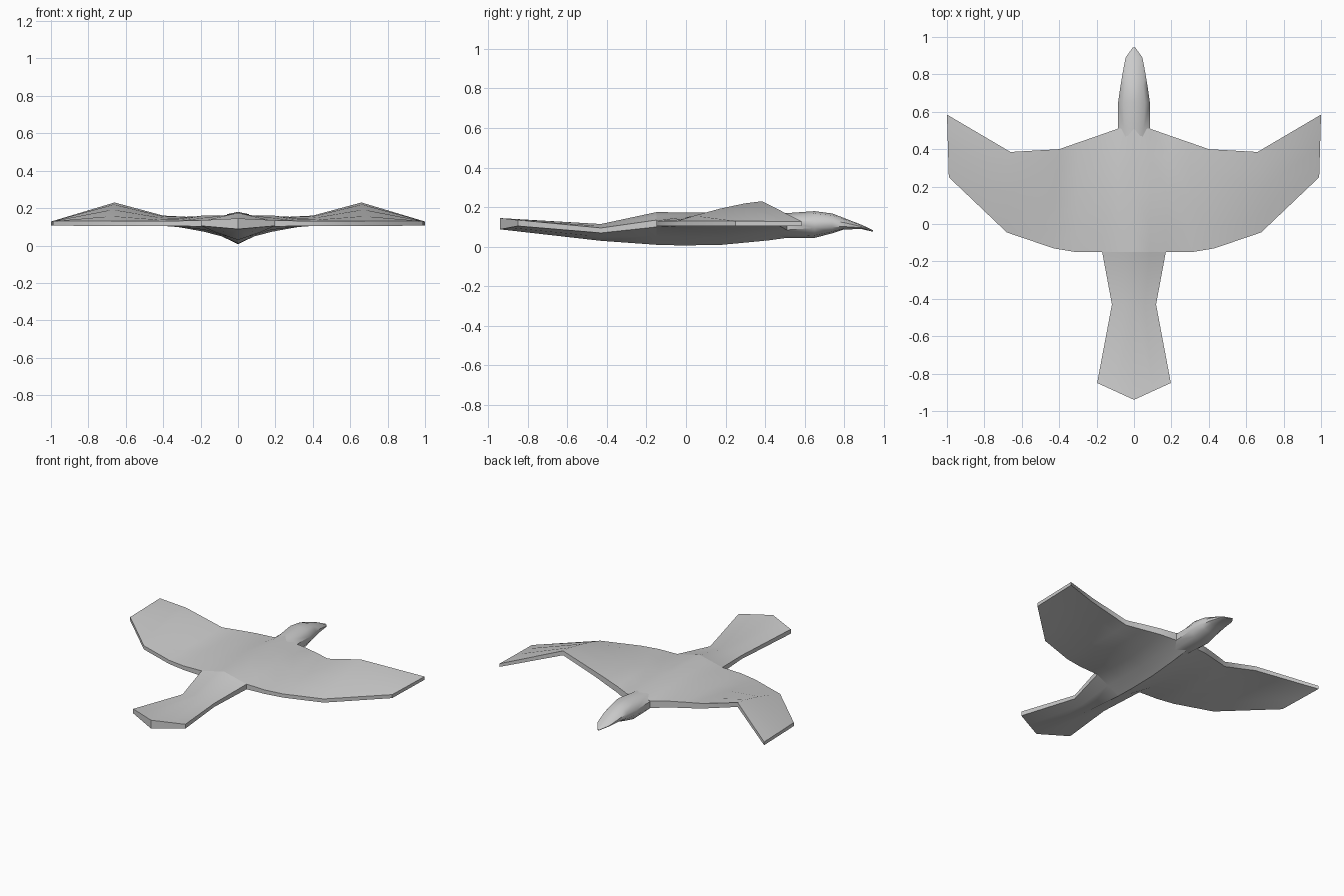
import bpy
from math import sin, pi, radians

if "Cube" in bpy.data.objects:
    bpy.data.objects.remove(bpy.data.objects["Cube"])


def loft(name, rings, cap_start=False, cap_end=True):
    """Skin closed rings into a half shell and mirror it across x = 0."""
    n = len(rings[0])
    verts = [p for r in rings for p in r]
    faces = []
    for i in range(len(rings) - 1):
        a, b = i * n, (i + 1) * n
        for j in range(n - 1):
            faces.append((a + j, a + j + 1, b + j + 1, b + j))
    if cap_start:
        faces.append(tuple(range(n)))
    if cap_end:
        faces.append(tuple(range(len(verts) - n, len(verts))))
    return finish(name, verts, faces)


def finish(name, verts, faces):
    mesh = bpy.data.meshes.new(name)
    mesh.from_pydata(verts, [], faces)
    obj = bpy.data.objects.new(name, mesh)
    bpy.context.collection.objects.link(obj)
    bpy.ops.object.select_all(action='DESELECT')
    obj.select_set(True)
    bpy.context.view_layer.objects.active = obj
    mod = obj.modifiers.new("mirror", 'MIRROR')
    mod.use_clip = True
    bpy.ops.object.modifier_apply(modifier=mod.name)
    bpy.ops.object.mode_set(mode='EDIT')
    bpy.ops.mesh.select_all(action='SELECT')
    bpy.ops.mesh.remove_doubles(threshold=0.0005)
    bpy.ops.mesh.normals_make_consistent(inside=False)
    bpy.ops.object.mode_set(mode='OBJECT')
    bpy.ops.object.shade_smooth_by_angle(angle=radians(40))
    return obj


# Torso and wings: stations from the centre line to the tip
# leading x, y, top z, bottom z, trailing x, y, top z, bottom z, belly depth
stations = [
    (0.00, 0.51, 0.170, 0.045, 0.00, -0.15, 0.175, 0.010, 0.022),
    (0.085, 0.51, 0.135, 0.085, 0.085, -0.15, 0.155, 0.055, 0.025),
    (0.19, 0.473, 0.148, 0.105, 0.17, -0.15, 0.135, 0.100, 0.030),
    (0.30, 0.435, 0.155, 0.115, 0.31, -0.15, 0.132, 0.105, 0.015),
    (0.40, 0.40, 0.160, 0.125, 0.43, -0.13, 0.130, 0.105, 0.008),
    (0.66, 0.385, 0.230, 0.200, 0.68, -0.045, 0.130, 0.105, 0.0),
    (1.00, 0.585, 0.128, 0.106, 0.99, 0.25, 0.130, 0.106, 0.0),
]
steps = (0, 0.2, 0.5, 0.8, 1)
rings = []
for lx, ly, lt, lb, tx, ty, tt, tb, belly in stations:
    top, bottom = [], []
    for t in steps:
        x, y, k = lx + (tx - lx) * t, ly + (ty - ly) * t, t ** 1.4
        bulge = sin(pi * t)
        lift = 0.018 * bulge if 0 < lx < 0.2 else 0
        top.append((x, y, lt + (tt - lt) * k + lift))
        bottom.append((x, y, lb + (tb - lb) * k - belly * bulge))
    ring = top + bottom[::-1]
    rings.append(ring + ring[:1])
loft("torso_and_wings", [r for r in rings], cap_end=False)
n = len(rings[0]) - 1

# Wing tip edge closes the open outer ends
tip = rings[-1][:n]
finish("wing_tip_edge", tip, [(j, j + 1, n - 2 - j, n - 1 - j) for j in range(len(steps) - 1)])


def half_ring(y, w, top, side_hi, side_lo, bottom, roundness, side_y=None):
    """Half cross-section from the spine round to the belly."""
    sy = y if side_y is None else side_y
    my = (y + sy) / 2
    m = 0.5 + 0.18 * roundness
    up = (top + side_hi) / 2 + (top - side_hi) * 0.25 * roundness
    low = (bottom + side_lo) / 2 - (side_lo - bottom) * 0.25 * roundness
    return [(0, y, top), (w * m, my, up), (w, sy, side_hi),
            (w, sy, side_lo), (w * m, my, low), (0, y, bottom)]


# Neck, head and beak
loft("head", [half_ring(*p) for p in (
    (0.40, 0.08, 0.170, 0.140, 0.085, 0.030, 0),
    (0.51, 0.085, 0.170, 0.130, 0.085, 0.045, 0.5),
    (0.65, 0.085, 0.180, 0.130, 0.095, 0.045, 1),
    (0.74, 0.072, 0.168, 0.130, 0.100, 0.068, 1),
    (0.80, 0.062, 0.145, 0.122, 0.102, 0.088, 1),
    (0.89, 0.045, 0.110, 0.101, 0.096, 0.089, 1),
    (0.945, 0.006, 0.084, 0.081, 0.079, 0.076, 0),
)])

# Tail fan
loft("tail", [half_ring(*p) for p in (
    (-0.15, 0.17, 0.175, 0.135, 0.100, 0.010, 0),
    (-0.43, 0.118, 0.115, 0.095, 0.070, 0.030, 0),
    (-0.94, 0.197, 0.145, 0.135, 0.105, 0.088, 0, -0.85),
)])
